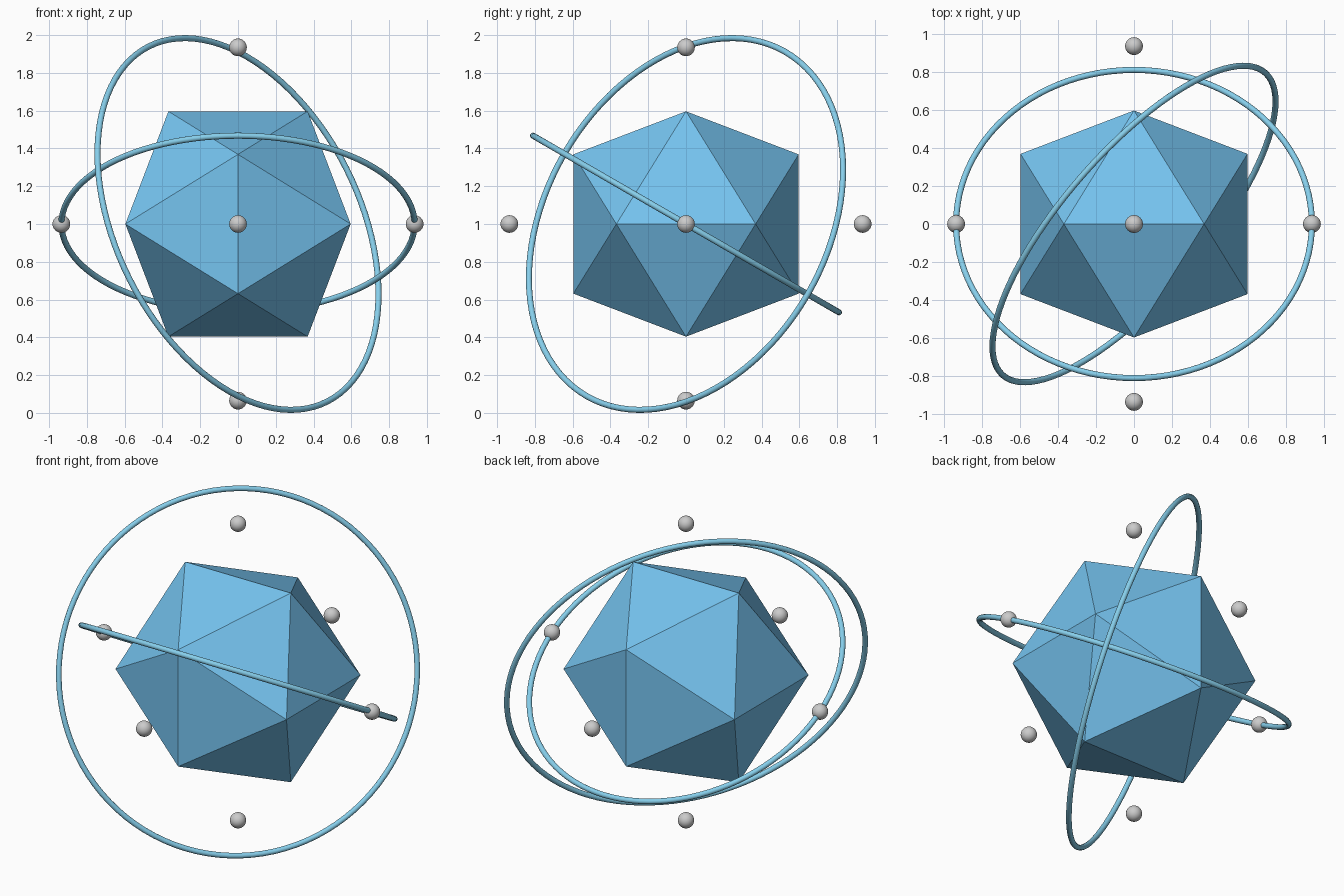
import bpy, bmesh
from math import radians
from mathutils import Vector

if "Cube" in bpy.data.objects:
    bpy.data.objects.remove(bpy.data.objects["Cube"])

CENTRE = Vector((0, 0, 1))
ORBIT = 0.935


def material(name, color):
    m = bpy.data.materials.new(name)
    m.diffuse_color = (*color, 1)
    m.use_nodes = True
    m.node_tree.nodes["Principled BSDF"].inputs["Base Color"].default_value = m.diffuse_color
    return m


core_blue = material("core_blue", (0.18, 0.55, 0.87))
ring_blue = material("ring_blue", (0.24, 0.62, 0.83))

# Faceted core: icosahedron as the hull of three golden rectangles
long_half, short_half = 0.5964, 0.3686
bm = bmesh.new()
for a in (-short_half, short_half):
    for b in (-long_half, long_half):
        for co in ((a, 0, b), (0, b, a), (b, a, 0)):
            bm.verts.new(co)
bmesh.ops.convex_hull(bm, input=bm.verts)
bmesh.ops.recalc_face_normals(bm, faces=bm.faces)
mesh = bpy.data.meshes.new("core")
bm.to_mesh(mesh)
bm.free()
core = bpy.data.objects.new("core", mesh)
core.location = CENTRE
mesh.materials.append(core_blue)
bpy.context.collection.objects.link(core)


# Tilted orbit rings
def ring(name, radius, tilt_x, tilt_y):
    bpy.ops.mesh.primitive_torus_add(
        major_radius=radius, minor_radius=0.016,
        major_segments=100, minor_segments=16, location=CENTRE)
    ob = bpy.context.object
    ob.name = name
    ob.rotation_mode = 'ZYX'
    ob.rotation_euler = (radians(tilt_x), radians(tilt_y), 0)
    ob.data.materials.append(ring_blue)
    bpy.ops.object.shade_smooth()


ring("inner_ring", ORBIT, -30, 0)
ring("outer_ring", 1.052, 60, 45)

# Small satellites on both ends of each axis
for axis, label in enumerate("xyz"):
    for sign, side in ((-1, "minus"), (1, "plus")):
        offset = Vector((0, 0, 0))
        offset[axis] = sign * ORBIT
        bpy.ops.mesh.primitive_uv_sphere_add(
            segments=32, ring_count=16, radius=0.0467, location=CENTRE + offset)
        bpy.context.object.name = f"satellite_{label}_{side}"
        bpy.ops.object.shade_smooth()
